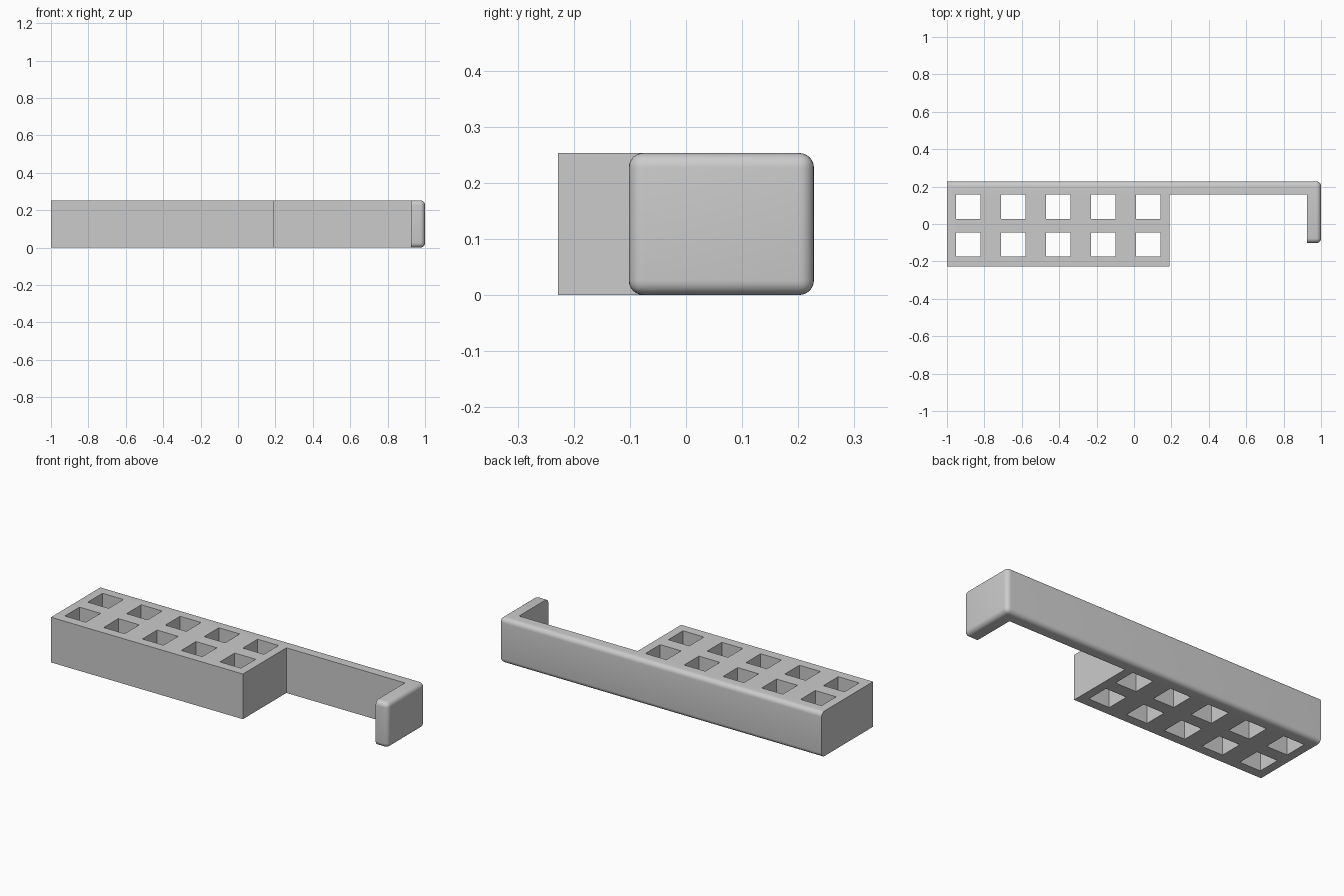
import bpy
import bmesh

if "Cube" in bpy.data.objects:
    bpy.data.objects.remove(bpy.data.objects["Cube"], do_unlink=True)

HEIGHT, BACK, FRONT = 0.253, 0.228, -0.228
BLOCK_X, ARM_Y, HOOK_X, TIP_Y = 0.19, 0.157, 0.925, -0.102
FILLET = 0.026

grey = bpy.data.materials.new("light grey")
grey.use_nodes = True
grey.diffuse_color = (0.6, 0.6, 0.6, 1)
grey.node_tree.nodes["Principled BSDF"].inputs["Base Color"].default_value = (0.6, 0.6, 0.6, 1)


def make_object(name, bm):
    bmesh.ops.recalc_face_normals(bm, faces=bm.faces)
    mesh = bpy.data.meshes.new(name)
    bm.to_mesh(mesh)
    bm.free()
    mesh.materials.append(grey)
    obj = bpy.data.objects.new(name, mesh)
    bpy.context.collection.objects.link(obj)
    return obj


def add_prism(bm, outline, bottom, top):
    face = bm.faces.new([bm.verts.new((x, y, bottom)) for x, y in outline])
    extruded = bmesh.ops.extrude_face_region(bm, geom=[face])["geom"]
    verts = [v for v in extruded if isinstance(v, bmesh.types.BMVert)]
    bmesh.ops.translate(bm, verts=verts, vec=(0, 0, top - bottom))


# Block, long arm and hooked end share one plan outline
bm = bmesh.new()
add_prism(bm, [(-1, FRONT), (BLOCK_X, FRONT), (BLOCK_X, ARM_Y), (HOOK_X, ARM_Y),
               (HOOK_X, TIP_Y), (1, TIP_Y), (1, BACK), (-1, BACK)], 0, HEIGHT)


# Round the outer edges of the back, the hook side and the hook tip
def is_rounded(edge):
    a, b = (v.co for v in edge.verts)
    on_back = min(a.y, b.y) > BACK - 1e-4
    on_side = min(a.x, b.x) > 1 - 1e-4
    on_tip = max(abs(a.y - TIP_Y), abs(b.y - TIP_Y)) < 1e-4
    vertical = abs(a.z - b.z) > 1e-4
    return on_side or ((on_back or on_tip) and not vertical)


bmesh.ops.bevel(bm, geom=[e for e in bm.edges if is_rounded(e)], offset=FILLET,
                offset_type='OFFSET', segments=6, profile=0.5, affect='EDGES')
holder = make_object("holder_with_hook", bm)

# Two rows of square through-holes
bm = bmesh.new()
HALF = 0.065
for column in range(5):
    x = -0.886 + 0.2405 * column
    for y in (0.093, -0.11):
        add_prism(bm, [(x - HALF, y - HALF), (x + HALF, y - HALF),
                       (x + HALF, y + HALF), (x - HALF, y + HALF)], -0.1, HEIGHT + 0.1)
cutter = make_object("hole_cutter", bm)
cutter.hide_render = True

cut = holder.modifiers.new("square holes", 'BOOLEAN')
cut.operation = 'DIFFERENCE'
cut.solver = 'EXACT'
cut.object = cutter

# Apply the cut, then smooth only the rounded edges
bpy.ops.object.select_all(action='DESELECT')
holder.select_set(True)
bpy.context.view_layer.objects.active = holder
bpy.ops.object.modifier_apply(modifier=cut.name)
bpy.data.objects.remove(cutter, do_unlink=True)
bpy.ops.object.shade_smooth_by_angle(angle=0.6)
